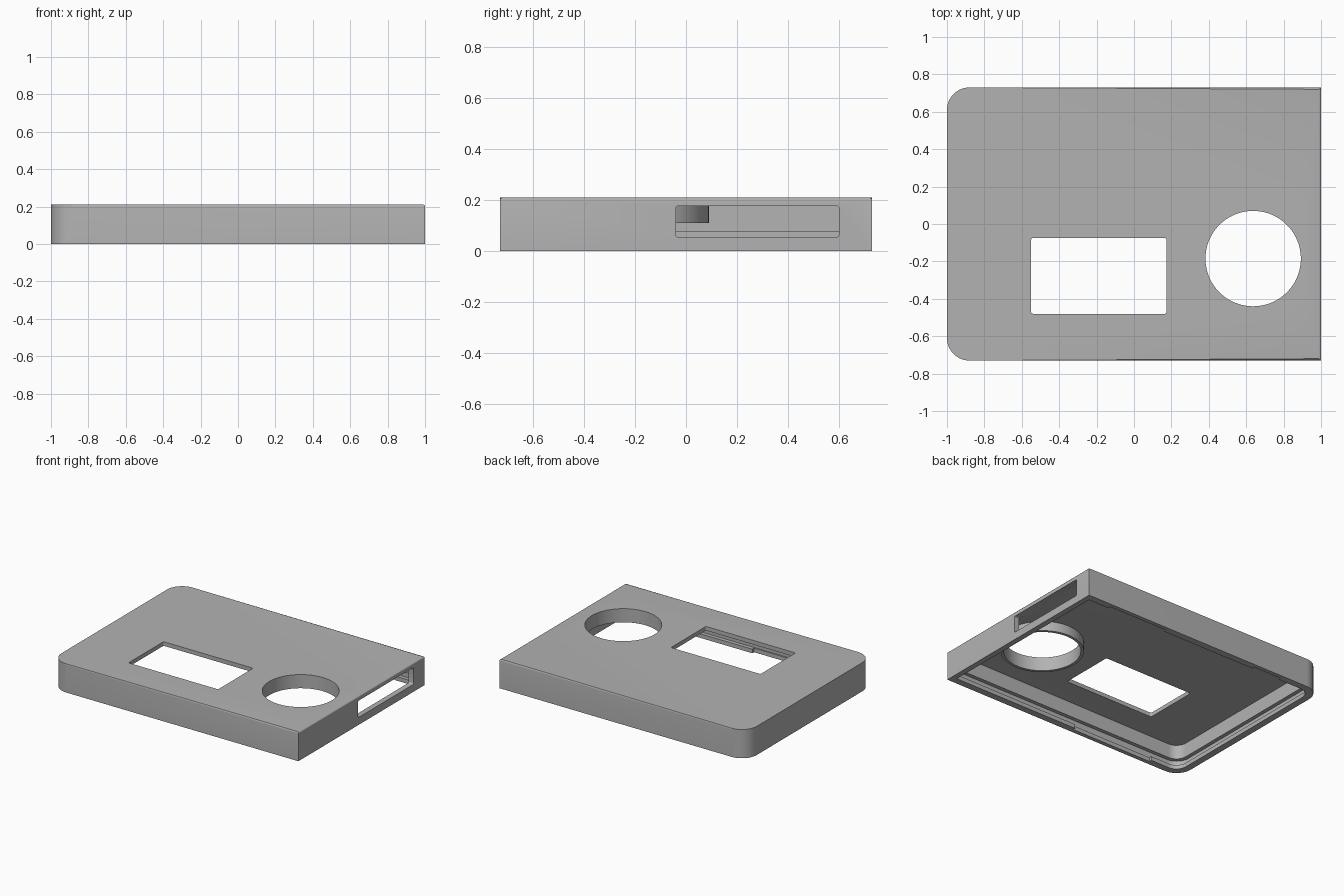
import bpy, bmesh, math

cube = bpy.data.objects.get("Cube")
if cube:
    bpy.data.objects.remove(cube, do_unlink=True)

grey = bpy.data.materials.new("plain_grey")
grey.use_nodes = True
GREY = (0.45, 0.45, 0.45, 1)
grey.diffuse_color = GREY
grey.node_tree.nodes["Principled BSDF"].inputs["Base Color"].default_value = GREY

W, D, H = 1.0, 0.73, 0.21      # half width, half depth, height
WALL, CEILING = 0.05, 0.18


def outline(x0, x1, y0, y1, r_left, r_right, steps=12):
    """Rectangle with separate corner radii on the -x and +x ends."""
    pts = []
    for cx, cy, r, start in ((x1, y1, r_right, 0), (x0, y1, r_left, 90),
                             (x0, y0, r_left, 180), (x1, y0, r_right, 270)):
        if r == 0:
            pts.append((cx, cy))
            continue
        mx = cx - r if cx == x1 else cx + r
        my = cy - r if cy == y1 else cy + r
        for i in range(steps + 1):
            a = math.radians(start + 90 * i / steps)
            pts.append((mx + r * math.cos(a), my + r * math.sin(a)))
    return pts


def prism(name, pts, z0, z1, top_bevel=0, along_x=False):
    """Extrude an outline upward, or along x for outlines given in y and z."""
    bm = bmesh.new()
    place = (lambda p, h: (h, p[0], p[1])) if along_x else (lambda p, h: (p[0], p[1], h))
    low = [bm.verts.new(place(p, z0)) for p in pts]
    high = [bm.verts.new(place(p, z1)) for p in pts]
    bm.faces.new(list(reversed(low)))
    top = bm.faces.new(high)
    n = len(pts)
    for i in range(n):
        j = (i + 1) % n
        bm.faces.new((low[i], low[j], high[j], high[i]))
    if top_bevel:
        bmesh.ops.bevel(bm, geom=list(top.edges), offset=top_bevel,
                        segments=3, profile=0.5, affect='EDGES')
    bmesh.ops.recalc_face_normals(bm, faces=bm.faces)
    mesh = bpy.data.meshes.new(name)
    bm.to_mesh(mesh)
    bm.free()
    mesh.materials.append(grey)
    obj = bpy.data.objects.new(name, mesh)
    bpy.context.scene.collection.objects.link(obj)
    return obj


def circle(cx, cy, r, n=96):
    return [(cx + r * math.cos(math.tau * i / n), cy + r * math.sin(math.tau * i / n))
            for i in range(n)]


def combine(target, other, operation='DIFFERENCE'):
    mod = target.modifiers.new(operation, 'BOOLEAN')
    mod.operation, mod.object, mod.solver = operation, other, 'EXACT'
    bpy.context.view_layer.objects.active = target
    bpy.ops.object.modifier_apply(modifier=mod.name)
    bpy.data.objects.remove(other, do_unlink=True)


# Outer shell, rounded on the -x end and square on the +x end
case = prism("case_cover", outline(-W, W, -D, D, 0.12, 0), 0, H, 0.01)

# Open cavity
inner_x, inner_y = W - WALL, D - WALL
combine(case, prism("cavity", outline(-inner_x, 0.96, -inner_y, inner_y, 0.08, 0),
                    -0.1, CEILING, 0.012))

# Groove around the inside of the wall, above the bottom lip
deep = 0.028
combine(case, prism("groove", outline(-inner_x - deep, 0.955, -inner_y - deep,
                                      inner_y + deep, 0.1, 0), 0.03, 0.077))

# Notches through the bottom lip
for x0, x1, side in ((-0.72, -0.06, -1), (0.31, 0.79, 1), (-0.68, -0.45, 1)):
    y0, y1 = sorted((side * (inner_y - 0.03), side * (inner_y + 0.02)))
    combine(case, prism("notch", outline(x0, x1, y0, y1, 0, 0), -0.1, 0.05))

# Round opening with its hanging collar
cx, cy = 0.637, -0.185
combine(case, prism("collar", circle(cx, cy, 0.275), 0.11, 0.195), 'UNION')
combine(case, prism("round_opening", circle(cx, cy, 0.255), -0.1, 0.4))

# Screen window
combine(case, prism("window", outline(-0.55, 0.175, -0.48, -0.075, 0.01, 0.01, 4), 0.1, 0.4))

# Slot in the +x wall
combine(case, prism("side_slot", outline(-0.04, 0.6, 0.055, 0.177, 0.01, 0.01, 4),
                    0.93, 1.1, along_x=True))

# Smooth the curved faces, keep the edges sharp
bpy.ops.object.select_all(action='DESELECT')
case.select_set(True)
bpy.context.view_layer.objects.active = case
bpy.ops.object.shade_smooth_by_angle(angle=math.radians(30))
